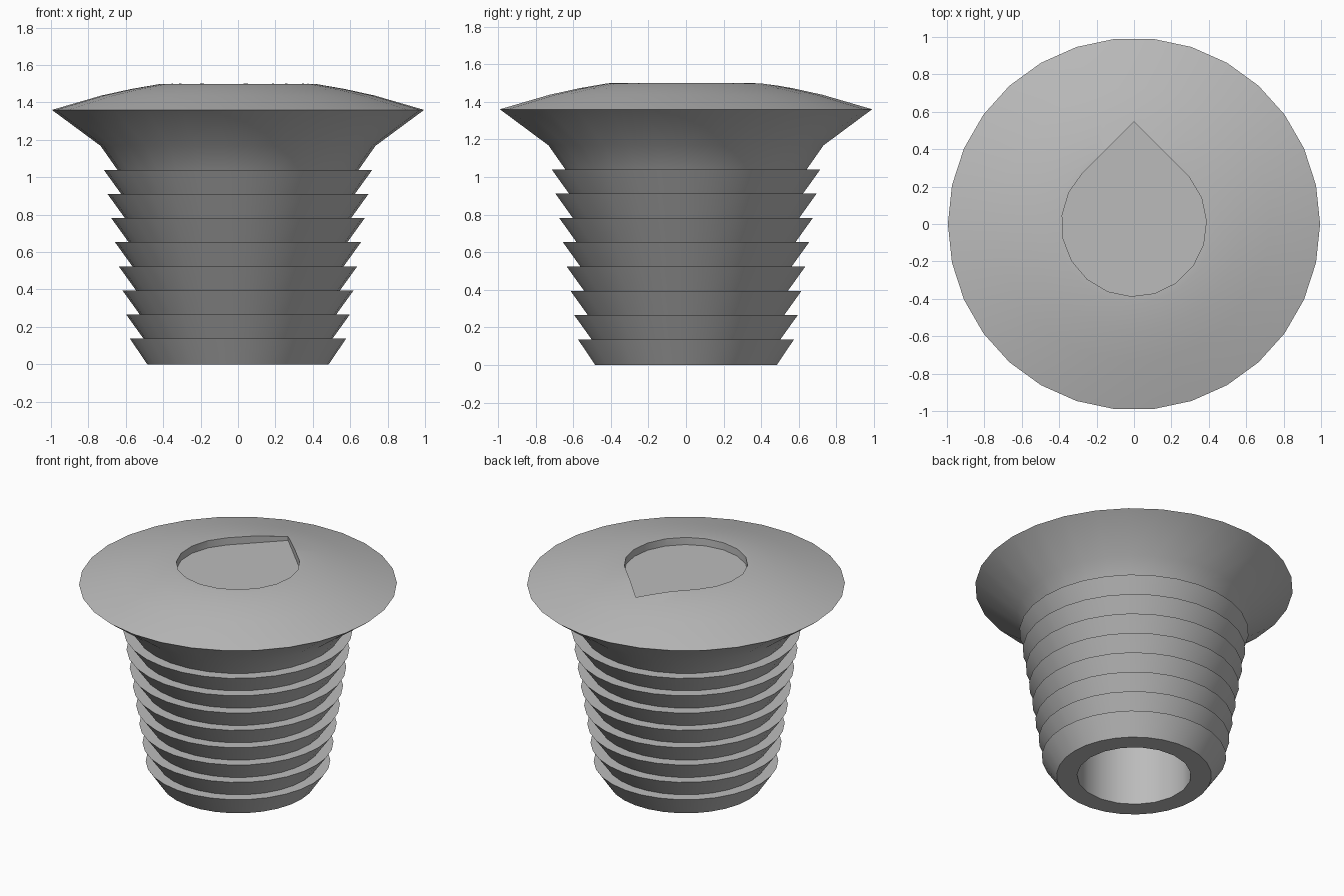
import bpy, bmesh, math

if "Cube" in bpy.data.objects:
    bpy.data.objects.remove(bpy.data.objects["Cube"])

grey = bpy.data.materials.new("plain grey")
grey.diffuse_color = (0.5, 0.5, 0.5, 1)
grey.use_nodes = True
grey.node_tree.nodes["Principled BSDF"].inputs["Base Color"].default_value = grey.diffuse_color


def make_object(name, bm):
    bmesh.ops.recalc_face_normals(bm, faces=bm.faces)
    mesh = bpy.data.meshes.new(name)
    bm.to_mesh(mesh)
    bm.free()
    ob = bpy.data.objects.new(name, mesh)
    bpy.context.collection.objects.link(ob)
    mesh.materials.append(grey)
    return ob


def loft(name, rings):
    """Join rings of points and cap both ends."""
    bm = bmesh.new()
    rows = [[bm.verts.new(p) for p in ring] for ring in rings]
    n = len(rows[0])
    for a, b in zip(rows, rows[1:]):
        for i in range(n):
            j = (i + 1) % n
            bm.faces.new((a[i], a[j], b[j], b[i]))
    bm.faces.new(rows[0])
    bm.faces.new(rows[-1])
    return make_object(name, bm)


def circle(r, z, n):
    return [(r * math.cos(math.tau * i / n), r * math.sin(math.tau * i / n), z)
            for i in range(n)]


# Barbed stem: each barb flares outward, then steps back in
pitch = 0.13
profile = [(0.485, 0)]
for k in range(8):
    z = 0.137 + k * 0.129
    r = 0.578 + k * 0.02
    profile += [(r, z), (r - 0.073, z)]
# Flared collar and domed cap
profile += [(0.735, 1.168), (0.995, 1.36), (0.73, 1.437), (0.57, 1.472), (0.42, 1.498), (0.38, 1.5)]
plug = loft("barbed_plug", [circle(r, z, 30) for r, z in profile])

# Teardrop recess cutter: round part with a pointed corner
r = 0.387
drop = [(0, r * math.sqrt(2))]
for k in range(15):
    a = math.radians(135 + k * 360 / 19)
    drop.append((r * math.cos(a), r * math.sin(a)))
recess = loft("recess_cutter", [[(x, y, z) for x, y in drop] for z in (1.45, 1.7)])

# Blind bore cutter, open at the bottom
bore = loft("bore_cutter", [circle(0.357, z, 19) for z in (-0.2, 1.17)])

for cutter in (recess, bore):
    mod = plug.modifiers.new(cutter.name, 'BOOLEAN')
    mod.operation = 'DIFFERENCE'
    mod.solver = 'EXACT'
    mod.object = cutter

# Bake the cuts, then remove the cutters
bpy.context.view_layer.update()
graph = bpy.context.evaluated_depsgraph_get()
cut_mesh = bpy.data.meshes.new_from_object(plug.evaluated_get(graph))
plug.modifiers.clear()
plug.data = cut_mesh
for cutter in (recess, bore):
    bpy.data.objects.remove(cutter)

# Smooth sides with crisp edges
bpy.context.view_layer.objects.active = plug
plug.select_set(True)
bpy.ops.object.shade_smooth_by_angle(angle=math.radians(25))
